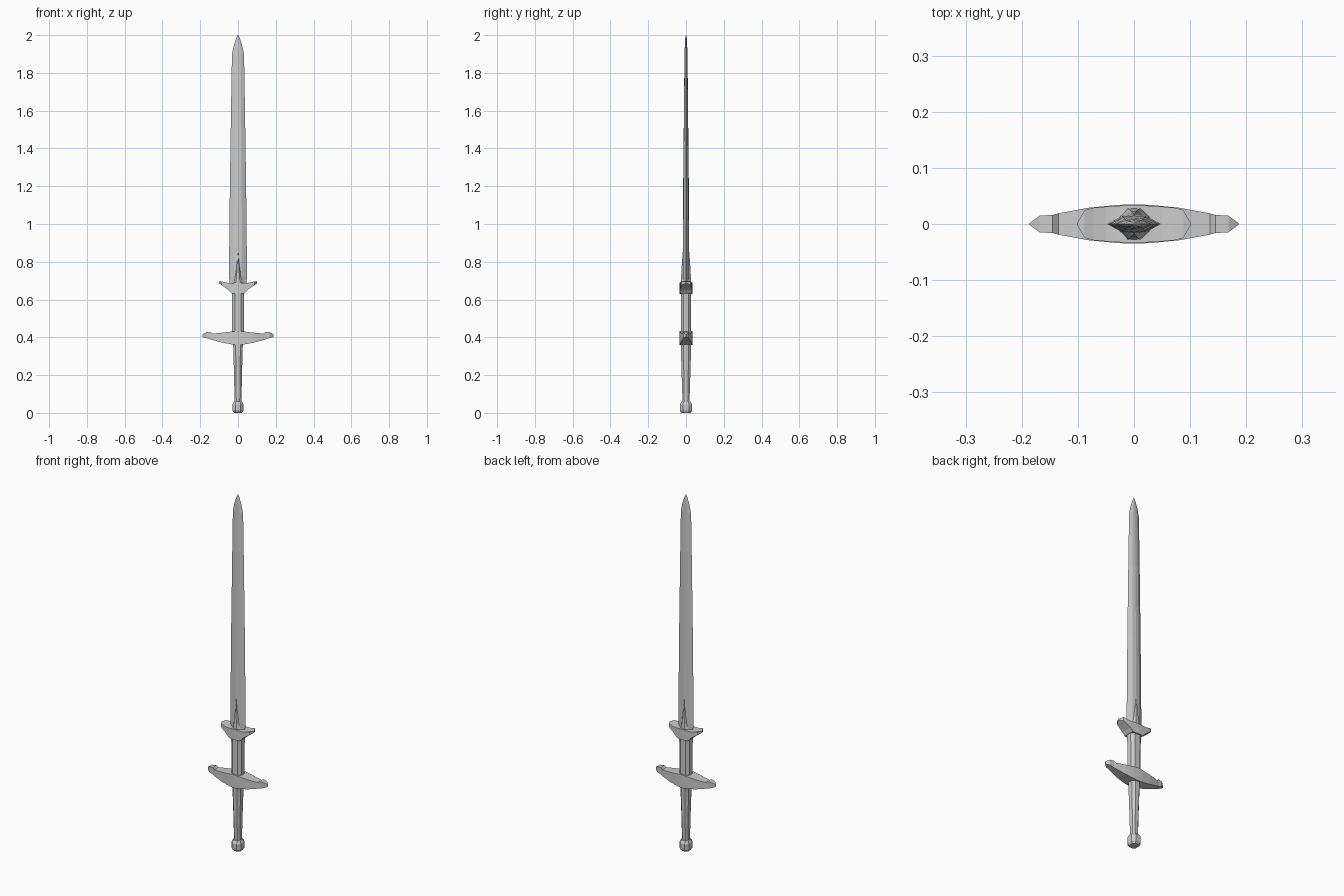
import bpy, bmesh

if "Cube" in bpy.data.objects:
    bpy.data.objects.remove(bpy.data.objects["Cube"])


def loft(name, rings):
    """Skin a list of equally sized point rings and cap both ends."""
    bm = bmesh.new()
    loops = [[bm.verts.new(p) for p in r] for r in rings]
    n = len(loops[0])
    for a, b in zip(loops, loops[1:]):
        for i in range(n):
            j = (i + 1) % n
            bm.faces.new((a[i], a[j], b[j], b[i]))
    bm.faces.new(loops[0][::-1])
    bm.faces.new(loops[-1])
    bmesh.ops.remove_doubles(bm, verts=bm.verts[:], dist=0.0001)
    bmesh.ops.recalc_face_normals(bm, faces=bm.faces[:])
    mesh = bpy.data.meshes.new(name)
    bm.to_mesh(mesh)
    bm.free()
    ob = bpy.data.objects.new(name, mesh)
    bpy.context.collection.objects.link(ob)
    return ob


def octagon(z, hx, hy, c=0.5):
    """Chamfered rectangle; c is the flat fraction of each side."""
    return [(hx, -hy * c, z), (hx, hy * c, z), (hx * c, hy, z), (-hx * c, hy, z),
            (-hx, hy * c, z), (-hx, -hy * c, z), (-hx * c, -hy, z), (hx * c, -hy, z)]


def blade_ring(z, hx, hy):
    """Sharp edges, broad bevels and a raised middle ridge."""
    return [(hx, 0, z), (hx * .45, hy * .85, z), (0, hy, z), (-hx * .45, hy * .85, z),
            (-hx, 0, z), (-hx * .45, -hy * .85, z), (0, -hy, z), (hx * .45, -hy * .85, z)]


def guard(name, half):
    """Half profile of (x, half depth, bottom, top), reflected across x = 0."""
    stations = [(-x, h, b, t) for x, h, b, t in reversed(half[1:])] + half
    loft(name, [[(x, -h, b), (x, 0, b), (x, h, b), (x, h, t), (x, 0, t), (x, -h, t)]
                for x, h, b, t in stations])


# Tapered blade with pointed tip
loft("blade", [blade_ring(*s) for s in [
    (0.66, 0.041, 0.017), (0.72, 0.048, 0.017), (1.2, 0.043, 0.015),
    (1.6, 0.037, 0.011), (1.90, 0.032, 0.008), (1.95, 0.021, 0.006),
    (1.985, 0.009, 0.004), (2.0, 0.001, 0.001)]])

# Faceted unsharpened section between the guards
loft("ricasso", [octagon(0.41, 0.031, 0.027), octagon(0.65, 0.033, 0.027)])

# Flared upper guard
guard("upper_guard", [
    (0, 0.034, 0.63, 0.69), (0.034, 0.032, 0.632, 0.688), (0.05, 0.031, 0.65, 0.688),
    (0.072, 0.029, 0.666, 0.692), (0.088, 0.025, 0.676, 0.697), (0.101, 0.002, 0.687, 0.694)])

# Triangular spikes lying on both blade faces
for side, label in ((-1, "front"), (1, "back")):
    loft(f"{label}_spike", [
        [(-w, side * 0.006, z), (w, side * 0.006, z), (w * .35, side * d, z), (-w * .35, side * d, z)]
        for z, w, d in [(0.67, 0.038, 0.029), (0.72, 0.022, 0.026),
                        (0.79, 0.011, 0.022), (0.855, 0.001, 0.017)]])

# Wide crossguard with knobbed ends
guard("crossguard", [
    (0, 0.035, 0.359, 0.434), (0.03, 0.034, 0.362, 0.431), (0.08, 0.029, 0.371, 0.425),
    (0.135, 0.019, 0.386, 0.420), (0.145, 0.016, 0.389, 0.429),
    (0.168, 0.015, 0.396, 0.427), (0.187, 0.001, 0.402, 0.416)])

# Tapered octagonal grip
loft("grip", [octagon(0.05, 0.018, 0.018), octagon(0.2, 0.021, 0.023), octagon(0.38, 0.026, 0.028)])

# Faceted pommel
loft("pommel", [octagon(z, hx, hy) for z, hx, hy in [
    (0.0, 0.022, 0.024), (0.013, 0.029, 0.033), (0.045, 0.029, 0.033), (0.06, 0.021, 0.023)]])
